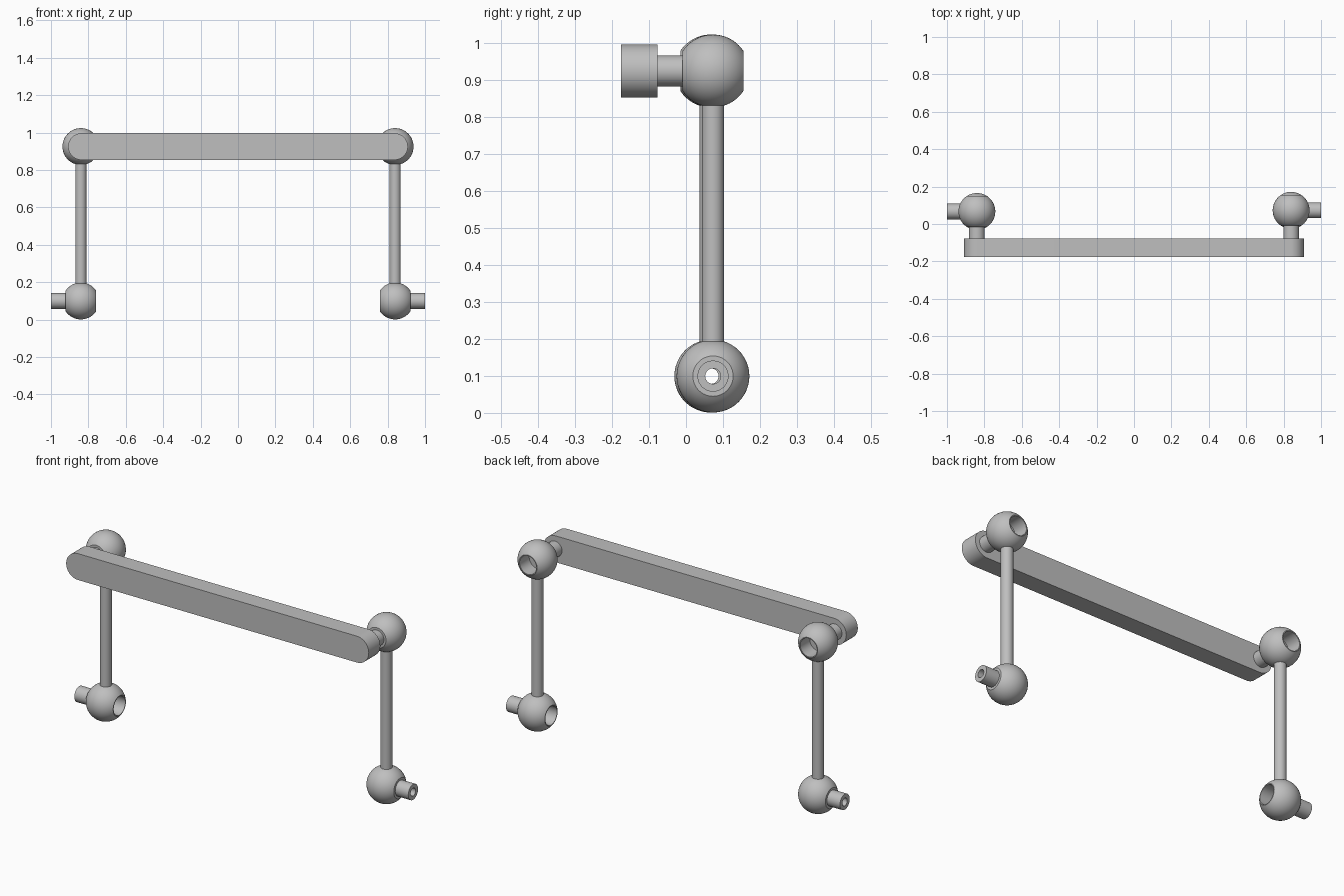
import bpy, bmesh
from math import pi, sin, cos, asin, sqrt, radians
from mathutils import Vector, Matrix

cube = bpy.data.objects.get("Cube")
if cube:
    bpy.data.objects.remove(cube)

grey = bpy.data.materials.new("satin_grey")
grey.use_nodes = True
colour = (0.52, 0.52, 0.52, 1)
grey.diffuse_color = colour
grey.node_tree.nodes["Principled BSDF"].inputs["Base Color"].default_value = colour

BALL_R, FLAT, STEM_R, BORE_R, SOCKET_R = 0.0985, 0.082, 0.042, 0.021, 0.05
POST_X, LOW_Z, HIGH_Z = 0.84, 0.0995, 0.925


def finish(name, bm):
    """Turn a bmesh into a smooth object with sharp edges kept."""
    bmesh.ops.recalc_face_normals(bm, faces=bm.faces)
    mesh = bpy.data.meshes.new(name)
    bm.to_mesh(mesh)
    bm.free()
    mesh.materials.append(grey)
    obj = bpy.data.objects.new(name, mesh)
    bpy.context.collection.objects.link(obj)
    mesh.shade_smooth()
    mesh.set_sharp_from_angle(angle=radians(30))
    return obj


def ball_joint(name, centre, direction, length):
    """Flattened ball with a bored stem on one side and a socket on the other."""
    limit = asin(FLAT / BALL_R)
    steps = 20
    arc = [limit - 2 * limit * i / steps for i in range(steps + 1)]
    profile = [(BORE_R, length), (STEM_R, length), (STEM_R, FLAT)]
    profile += [(BALL_R * cos(a), BALL_R * sin(a)) for a in arc]
    profile += [(SOCKET_R, -FLAT), (SOCKET_R, 0), (BORE_R, 0)]
    bm = bmesh.new()
    verts = [bm.verts.new((r, 0, z)) for r, z in profile]
    edges = [bm.edges.new((verts[i - 1], verts[i])) for i in range(len(verts))]
    bmesh.ops.spin(bm, geom=verts + edges, cent=(0, 0, 0), axis=(0, 0, 1),
                   angle=2 * pi, steps=48)
    bmesh.ops.remove_doubles(bm, verts=bm.verts, dist=1e-5)
    turn = Vector(direction).to_track_quat('Z', 'Y').to_matrix().to_4x4()
    bm.transform(Matrix.Translation(centre) @ turn)
    return finish(name, bm)


def post(name, x, y):
    """Round upright running between the two balls."""
    inset = sqrt(BALL_R ** 2 - 0.03 ** 2) - 0.005
    low, high = LOW_Z + inset, HIGH_Z - inset
    bm = bmesh.new()
    bmesh.ops.create_cone(bm, cap_ends=True, segments=40, radius1=0.03, radius2=0.03,
                          depth=high - low,
                          matrix=Matrix.Translation((x, y, (low + high) / 2)))
    return finish(name, bm)


def handle_bar():
    """Flat bar with fully rounded ends."""
    radius, half, front, depth = 0.0715, 0.908, -0.176, 0.099
    bm = bmesh.new()
    outline = []
    for side in (1, -1):
        for i in range(25):
            a = -pi / 2 + pi * i / 24
            outline.append(bm.verts.new((side * (half - radius + radius * cos(a)), front,
                                         HIGH_Z + side * radius * sin(a))))
    face = bm.faces.new(outline)
    new = bmesh.ops.extrude_face_region(bm, geom=[face], use_keep_orig=True)
    moved = [v for v in new["geom"] if isinstance(v, bmesh.types.BMVert)]
    bmesh.ops.translate(bm, verts=moved, vec=(0, depth, 0))
    return finish("handle_bar", bm)


handle_bar()
for side, label, y in ((1, "left", 0.073), (-1, "right", 0.067)):
    x = side * POST_X
    post(label + "_post", x, y)
    ball_joint(label + "_upper_ball", (x, y, HIGH_Z), (0, -1, 0), y + 0.077)
    ball_joint(label + "_lower_ball", (x, y, LOW_Z), (side, 0, 0), 1 - POST_X)
